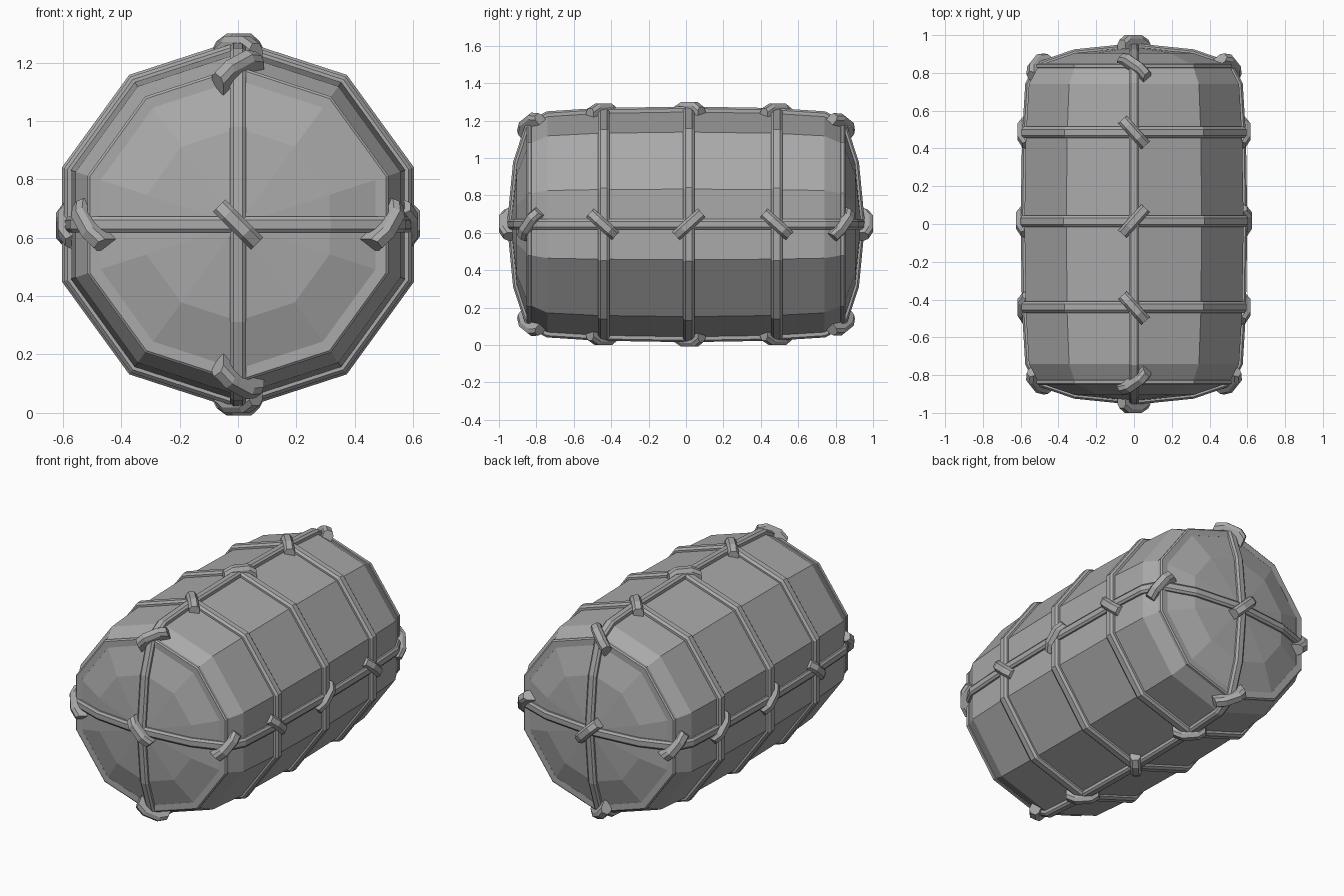
import bpy, bmesh, math
from mathutils import Vector

if "Cube" in bpy.data.objects:
    bpy.data.objects.remove(bpy.data.objects["Cube"], do_unlink=True)

SIDES = 10
CENTRE = Vector((0, 0, 0.645))
FLAT = math.cos(math.pi / SIDES)      # radius factor at the middle of a side

grey = bpy.data.materials.new("warm_grey")
grey.use_nodes = True
COLOUR = (0.4, 0.4, 0.4, 1)
grey.diffuse_color = COLOUR
grey.node_tree.nodes["Principled BSDF"].inputs["Base Color"].default_value = COLOUR


def finish(bm, name):
    bmesh.ops.recalc_face_normals(bm, faces=bm.faces)
    mesh = bpy.data.meshes.new(name)
    bm.to_mesh(mesh)
    bm.free()
    mesh.materials.append(grey)
    ob = bpy.data.objects.new(name, mesh)
    ob.location = CENTRE
    bpy.context.collection.objects.link(ob)


def section(width, height):
    """Chamfered strap section as (across, up) pairs, sunk below its path."""
    w = width / 2
    return [(-w, -0.03), (-w, height * 0.5), (-w * 0.55, height),
            (w * 0.55, height), (w, height * 0.5), (w, -0.03)]


def sweep(name, frames, across, profile, closed):
    """Sweep a profile through (point, up) frames."""
    bm = bmesh.new()
    loops = [[bm.verts.new(p + across * a + up * h) for a, h in profile]
             for p, up in frames]
    n = len(profile)
    for i in range(len(loops) - (not closed)):
        a, b = loops[i], loops[(i + 1) % len(loops)]
        for j in range(n):
            k = (j + 1) % n
            bm.faces.new((a[j], a[k], b[k], b[j]))
    if not closed:
        bm.faces.new(loops[0])
        bm.faces.new(loops[-1])
    finish(bm, name)


def radial(i, radius, y):
    a = math.pi / 2 + math.tau * i / SIDES
    return Vector((math.cos(a) * radius, y, math.sin(a) * radius))


# Half outline of the barrel as (y, radius), mirrored to both ends
HALF = [(0.01, 0.61), (0.47, 0.602), (0.74, 0.585), (0.84, 0.53), (0.905, 0.33)]
TIP = 0.937
outline = [(-y, r) for y, r in reversed(HALF[1:])] + HALF

# Ten-sided body with shallow domed caps
bm = bmesh.new()
rings = [[bm.verts.new(radial(i, r, y)) for i in range(SIDES)] for y, r in outline]
for a, b in zip(rings, rings[1:]):
    for i in range(SIDES):
        k = (i + 1) % SIDES
        bm.faces.new((a[i], a[k], b[k], b[i]))
for ring, y in ((rings[0], -TIP), (rings[-1], TIP)):
    tip = bm.verts.new((0, y, 0))
    for i in range(SIDES):
        bm.faces.new((ring[i], ring[(i + 1) % SIDES], tip))
finish(bm, "body")

# Straps around the body, and thin ones on the cap rims
Y_AXIS = Vector((0, 1, 0))
for name, y, r, w, h in (("front_hoop", -0.44, 0.602, 0.06, 0.024),
                         ("middle_hoop", 0.015, 0.61, 0.06, 0.024),
                         ("back_hoop", 0.485, 0.602, 0.06, 0.024),
                         ("front_rim", -0.837, 0.525, 0.03, 0.017),
                         ("back_rim", 0.837, 0.525, 0.03, 0.017)):
    frames = [(radial(i, r, y), radial(i, 1, 0)) for i in range(SIDES)]
    sweep(name, frames, Y_AXIS, section(w, h), True)


# Straps running lengthwise over both caps
def long_strap(name, out, across, factor):
    upper = [Vector((0, -TIP, 0))] + [out * r * factor + Y_AXIS * y for y, r in outline]
    lower = [Vector((0, TIP, 0))] + [Y_AXIS * y - out * r * factor
                                     for y, r in reversed(outline)]
    path = upper + lower
    frames = []
    for i, p in enumerate(path):
        before = (p - path[i - 1]).normalized()
        after = (path[(i + 1) % len(path)] - p).normalized()
        up = (before + after).normalized().cross(across)
        frames.append((p, up if up.dot(p) > 0 else -up))
    sweep(name, frames, across, section(0.055, 0.02), True)


X_AXIS, Z_AXIS = Vector((1, 0, 0)), Vector((0, 0, 1))
long_strap("upright_strap", Z_AXIS, X_AXIS, 1)
long_strap("level_strap", X_AXIS, Z_AXIS, FLAT)


# Bent knot bars on each crossing
def knot(name, point, normal, along):
    n = normal.normalized()
    t = (along - n * along.dot(n)).normalized()
    path = [(-0.092, -0.022), (-0.04, 0.004), (0.05, 0.004), (0.092, -0.022)]
    frames = [(point + t * s + n * h, n) for s, h in path]
    sweep(name, frames, n.cross(t), section(0.06, 0.04), False)


STATIONS = [("front_rim", -0.835, 0.535), ("front", -0.445, 0.602),
            ("middle", 0.015, 0.61), ("back", 0.485, 0.602),
            ("back_rim", 0.835, 0.535)]
ROWS = [("top", Z_AXIS, X_AXIS, 1, "+-+--"),
        ("bottom", -Z_AXIS, X_AXIS, 1, "+-+--"),
        ("left", X_AXIS, Z_AXIS, FLAT, "+-+-+"),
        ("right", -X_AXIS, Z_AXIS, FLAT, "++---")]
for row, out, side, factor, leans in ROWS:
    for (place, y, r), lean in zip(STATIONS, leans):
        normal = out.copy()
        if "rim" in place:
            normal += Y_AXIS * math.copysign(0.8, y)
        along = Y_AXIS + side * (0.9 if lean == "+" else -0.9)
        knot(f"{row}_{place}_knot", out * r * factor + Y_AXIS * y, normal, along)
for name, s in (("front_cap_knot", -1), ("back_cap_knot", 1)):
    knot(name, Y_AXIS * s * (TIP + 0.02), Y_AXIS * s, Z_AXIS - X_AXIS)
